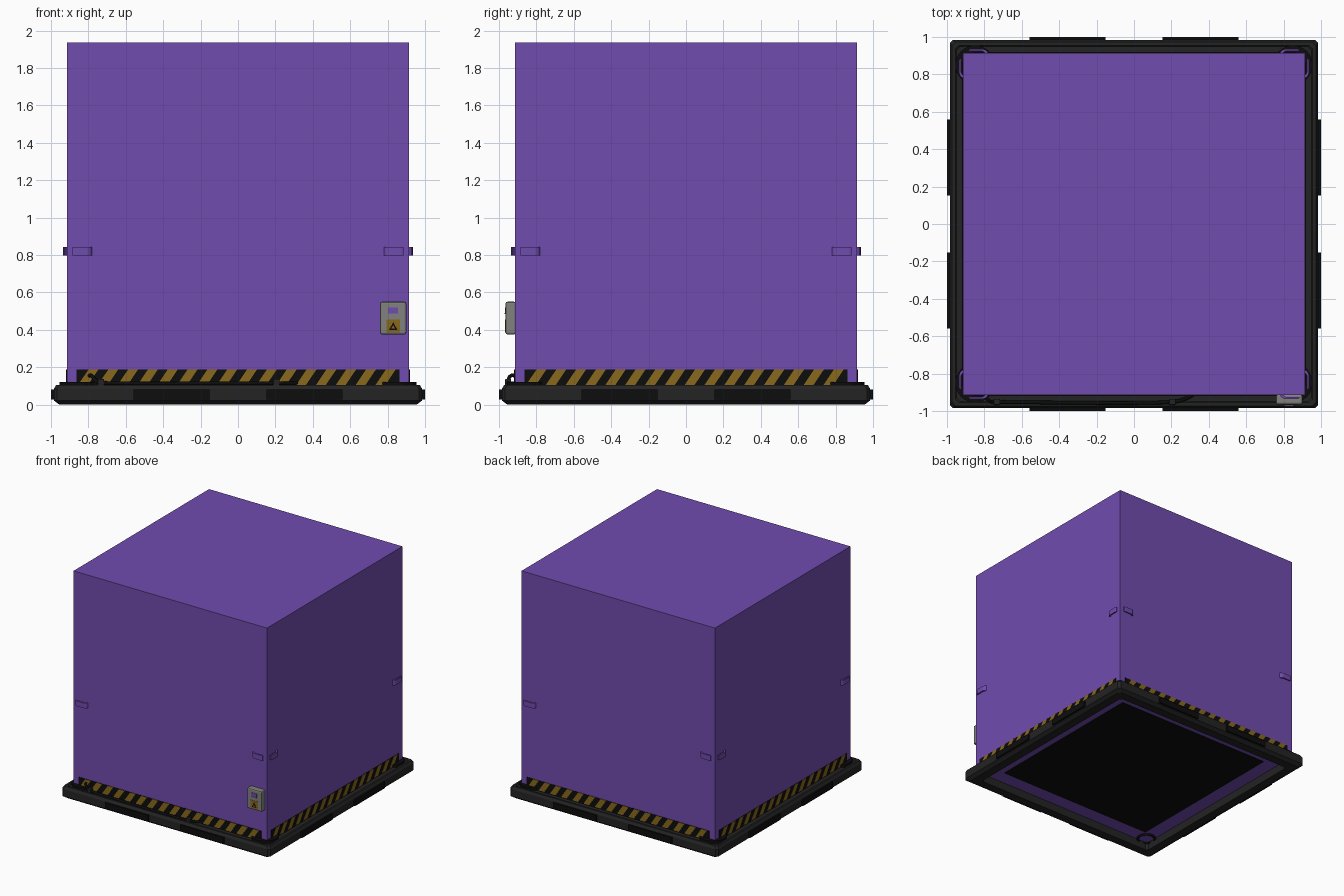
import bpy, bmesh, math
from mathutils import Matrix, Vector

if "Cube" in bpy.data.objects:
    bpy.data.objects.remove(bpy.data.objects["Cube"])


def mat(name, r, g, b):
    m = bpy.data.materials.new(name)
    m.diffuse_color = (r, g, b, 1)
    m.use_nodes = True
    m.node_tree.nodes["Principled BSDF"].inputs["Base Color"].default_value = m.diffuse_color
    return m


PURPLE = mat("purple", 0.165, 0.072, 0.43)
BLACK = mat("black", 0.004, 0.004, 0.004)
RUBBER = mat("dark_grey", 0.017, 0.017, 0.017)
YELLOW = mat("yellow", 0.25, 0.14, 0.012)
GREY = mat("light_grey", 0.22, 0.22, 0.21)


def finish(name, bm, m, turn=0):
    bmesh.ops.recalc_face_normals(bm, faces=bm.faces)
    bm.transform(Matrix.Rotation(turn, 4, 'Z'))
    me = bpy.data.meshes.new(name)
    bm.to_mesh(me)
    bm.free()
    ob = bpy.data.objects.new(name, me)
    me.materials.append(m)
    bpy.context.collection.objects.link(ob)
    return ob


def box(name, x, y, z, m, turn=0, bevel=0):
    bm = bmesh.new()
    bmesh.ops.create_cube(bm, size=1)
    for v in bm.verts:
        v.co = [a + (c + 0.5) * (b - a) for c, (a, b) in zip(v.co, (x, y, z))]
    if bevel:
        bmesh.ops.bevel(bm, geom=bm.edges[:], offset=bevel, segments=2, affect='EDGES', profile=0.5)
    return finish(name, bm, m, turn)


def add_prism(bm, pts, y0, y1):
    # extrude an outline drawn in the x-z plane along y
    a = [bm.verts.new((x, y0, z)) for x, z in pts]
    b = [bm.verts.new((x, y1, z)) for x, z in pts]
    bm.faces.new(a)
    bm.faces.new(b[::-1])
    for i in range(len(a)):
        j = (i + 1) % len(a)
        bm.faces.new((a[i], b[i], b[j], a[j]))


def cable(name, pts, radius, m, cyclic=False):
    cu = bpy.data.curves.new(name, 'CURVE')
    cu.dimensions = '3D'
    cu.bevel_depth, cu.bevel_resolution, cu.resolution_u = radius, 2, 6
    cu.use_fill_caps = True
    sp = cu.splines.new('BEZIER')
    sp.bezier_points.add(len(pts) - 1)
    for p, co in zip(sp.bezier_points, pts):
        p.co = co
        p.handle_left_type = p.handle_right_type = 'AUTO'
    sp.use_cyclic_u = cyclic
    cu.materials.append(m)
    bpy.context.collection.objects.link(bpy.data.objects.new(name, cu))


# Base frame: chamfered profile swept round a square with clipped corners
profile = [(0.955, 0), (0.985, 0.022), (0.985, 0.083), (0.972, 0.105), (0.955, 0.105),
           (0.948, 0.098), (0.88, 0.098), (0.88, 0)]
bm = bmesh.new()
rings = []
for h, z in profile:
    c = h - 0.018
    rings.append([bm.verts.new((x, y, z)) for x, y in
                  ((h, -c), (h, c), (c, h), (-c, h), (-h, c), (-h, -c), (-c, -h), (c, -h))])
for i, r in enumerate(rings):
    s = rings[(i + 1) % len(rings)]
    for k in range(8):
        bm.faces.new((r[k], r[(k + 1) % 8], s[(k + 1) % 8], s[k]))
finish("base_frame", bm, RUBBER)

# Main crate body and underside panel
box("crate_body", (-0.915, 0.915), (-0.915, 0.915), (0.07, 1.935), PURPLE)
box("underside_panel", (-0.75, 0.75), (-0.75, 0.75), (0.064, 0.075), BLACK)

# Round corner pads on the frame
for sx in (-1, 1):
    for sy in (-1, 1):
        bm = bmesh.new()
        bmesh.ops.create_cone(bm, cap_ends=True, segments=32, radius1=0.105, radius2=0.105, depth=0.03,
                              matrix=Matrix.Translation((0.85 * sx, 0.85 * sy, 0.107)))
        finish("corner_pad", bm, BLACK)

for k in range(4):
    t = k * math.pi / 2
    # Fork slots
    for x0, x1 in ((-0.56, -0.153), (0.153, 0.56)):
        box("fork_slot", (x0, x1), (-1.0, -0.975), (0.028, 0.08), BLACK, t)
    # Hazard strip with slanted stripes
    box("hazard_strip", (-0.863, 0.863), (-0.919, -0.91), (0.1, 0.187), BLACK, t)
    bm = bmesh.new()
    for i in range(16):
        x = -0.855 + i * 0.106
        add_prism(bm, [(x, 0.105), (x + 0.053, 0.105), (x + 0.108, 0.187), (x + 0.055, 0.187)],
                  -0.9205, -0.915)
    finish("hazard_stripes", bm, YELLOW, t)
    # Strap handles near both corners, bent out from the wall
    strap = [(0.78, 0.0), (0.788, 0.012), (0.805, 0.02), (0.875, 0.02), (0.885, 0.016),
             (0.885, 0.009), (0.81, 0.009), (0.797, 0.0)]
    for s in (-1, 1):
        bm = bmesh.new()
        add_prism(bm, strap, 0.798, 0.842)
        for v in bm.verts:
            v.co = Vector((s * v.co.x, -0.915 - v.co.z, v.co.y))
        finish("strap_handle", bm, PURPLE, t)

# Control box with screen, knob and warning label
box("control_box", (0.76, 0.9), (-0.965, -0.91), (0.375, 0.55), GREY, bevel=0.01)
box("control_screen", (0.803, 0.855), (-0.968, -0.96), (0.487, 0.52), PURPLE)
box("control_edge", (0.805, 0.853), (-0.972, -0.96), (0.483, 0.488), GREY)
box("warning_label", (0.795, 0.865), (-0.967, -0.96), (0.386, 0.456), YELLOW)
bm = bmesh.new()
add_prism(bm, [(0.808, 0.4), (0.852, 0.4), (0.83, 0.441)], -0.968, -0.96)
finish("warning_triangle", bm, BLACK)
bm = bmesh.new()
add_prism(bm, [(0.82, 0.407), (0.84, 0.407), (0.83, 0.426)], -0.969, -0.96)
finish("warning_triangle_centre", bm, YELLOW)

# Cable along the front with two clips, and a coil under the front left corner
cable("front_cable", [(-0.8, -0.9, 0.15), (-0.785, -0.935, 0.155), (-0.75, -0.952, 0.12),
                      (-0.7, -0.952, 0.115), (0.2, -0.952, 0.115), (0.26, -0.94, 0.115),
                      (0.33, -0.905, 0.115)], 0.01, BLACK)
for x in (-0.733, 0.205):
    box("cable_clip", (x - 0.017, x + 0.017), (-0.967, -0.935), (0.095, 0.137), RUBBER, bevel=0.004)
cable("cable_coil", [(-0.82 + 0.07 * math.cos(a * math.pi / 3), -0.82 + 0.07 * math.sin(a * math.pi / 3), 0.062)
                     for a in range(6)], 0.01, BLACK, True)
